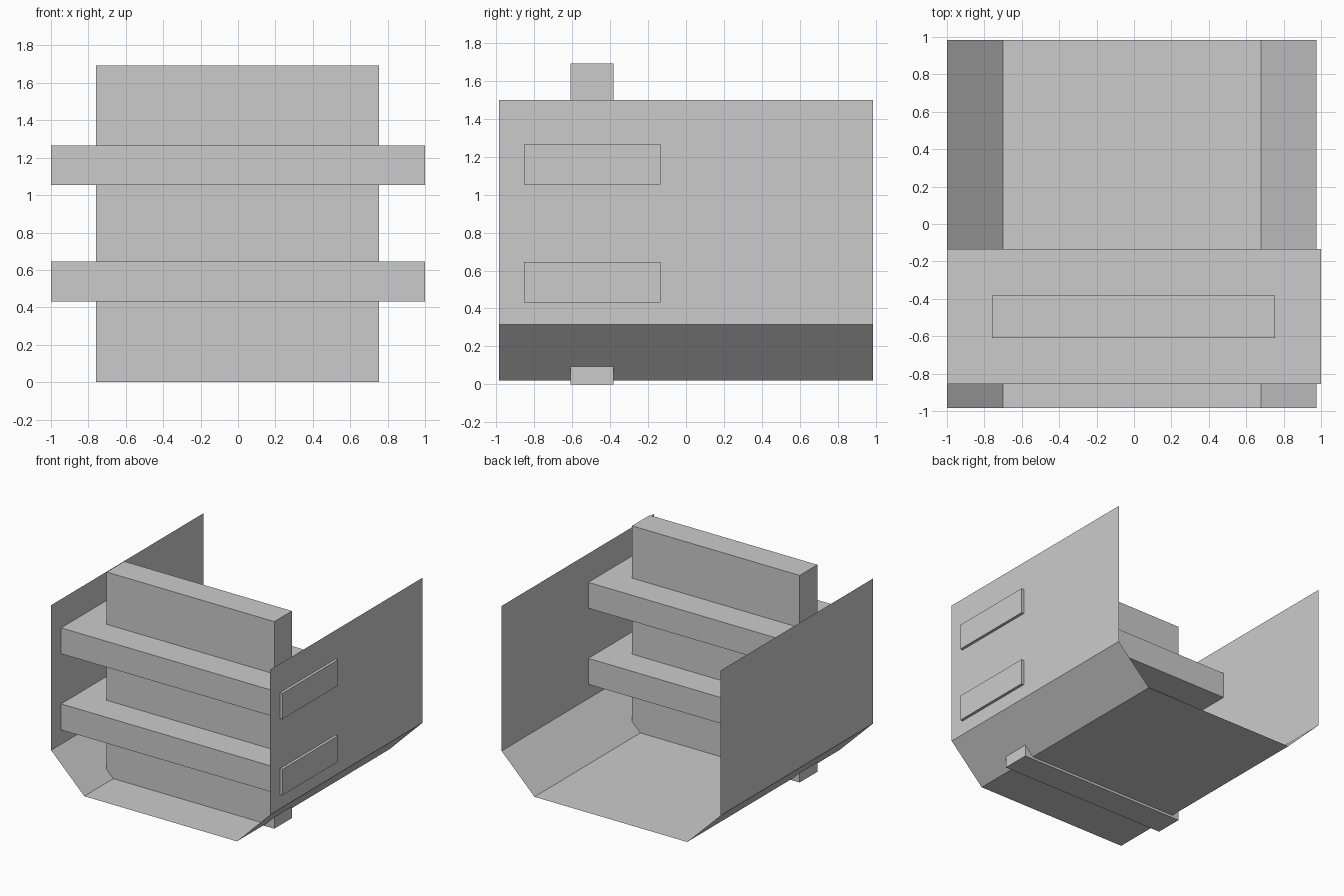
import bpy

if "Cube" in bpy.data.objects:
    bpy.data.objects.remove(bpy.data.objects["Cube"])


def make_object(name, verts, faces):
    mesh = bpy.data.meshes.new(name)
    mesh.from_pydata(verts, [], faces)
    mesh.update()
    obj = bpy.data.objects.new(name, mesh)
    bpy.context.collection.objects.link(obj)
    return obj


def box(name, xr, yr, zr):
    verts = [(x, y, z) for x in xr for y in yr for z in zr]
    faces = [(0, 1, 3, 2), (4, 6, 7, 5), (0, 4, 5, 1),
             (2, 3, 7, 6), (0, 2, 6, 4), (1, 5, 7, 3)]
    return make_object(name, verts, faces)


# Open trough: a thin sheet swept along y, with chamfered lower corners
profile = [(-1.0, 1.5), (-1.0, 0.315), (-0.70, 0.02),
           (0.68, 0.02), (0.977, 0.315), (0.977, 1.5)]
n = len(profile)
verts = [(x, y, z) for y in (-0.985, 0.985) for x, z in profile]
faces = [(i, i + 1, n + i + 1, n + i) for i in range(n - 1)]
make_object("trough_shell", verts, faces)

# Upright slab passing through the floor
box("upright_slab", (-0.76, 0.755), (-0.61, -0.382), (0.0, 1.692))

# Two horizontal bars whose ends reach through the side walls
for name, zr in (("lower_bar", (0.432, 0.644)), ("upper_bar", (1.054, 1.265))):
    box(name, (-1.0, 1.0), (-0.855, -0.135), zr)
